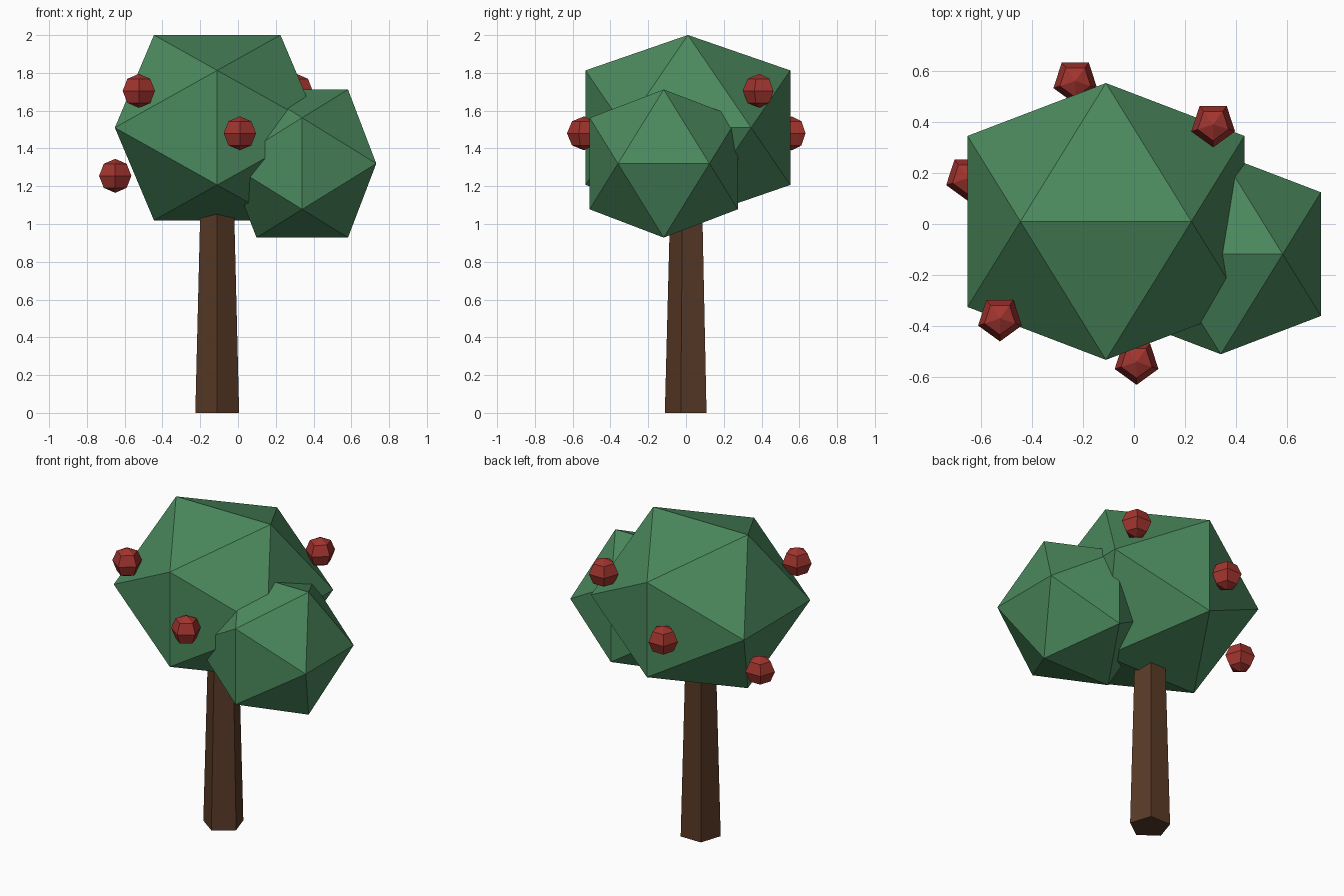
import bpy
import bmesh
from math import cos, sin, pi, radians, sqrt

cube = bpy.data.objects.get("Cube")
if cube:
    bpy.data.objects.remove(cube, do_unlink=True)


def make_material(name, color):
    mat = bpy.data.materials.new(name)
    mat.use_nodes = True
    mat.diffuse_color = (*color, 1)
    mat.node_tree.nodes["Principled BSDF"].inputs["Base Color"].default_value = (*color, 1)
    return mat


leaf_green = make_material("leaf green", (0.07, 0.25, 0.11))
bark_brown = make_material("bark brown", (0.10, 0.043, 0.020))
fruit_red = make_material("fruit red", (0.36, 0.035, 0.028))


def finish(bm, name, mat, location):
    bmesh.ops.recalc_face_normals(bm, faces=bm.faces)
    mesh = bpy.data.meshes.new(name)
    bm.to_mesh(mesh)
    bm.free()
    mesh.materials.append(mat)
    obj = bpy.data.objects.new(name, mesh)
    obj.location = location
    bpy.context.collection.objects.link(obj)
    return obj


def five_sided(name, mat, profile, location):
    """Lathe (radius, height) pairs into a five-sided solid with a corner facing the front."""
    bm = bmesh.new()
    rings = [[bm.verts.new((r * cos(2 * pi * i / 5 - pi / 2), r * sin(2 * pi * i / 5 - pi / 2), z))
              for i in range(5)] for r, z in profile]
    for low, high in zip(rings, rings[1:]):
        for i in range(5):
            j = (i + 1) % 5
            bm.faces.new((low[i], low[j], high[j], high[i]))
    bm.faces.new(rings[0])
    bm.faces.new(rings[-1])
    bmesh.ops.remove_doubles(bm, verts=bm.verts, dist=0.0005)
    return finish(bm, name, mat, location)


def foliage(name, half_width, squash, location):
    """Icosahedron: the hull of three crossed golden rectangles."""
    bm = bmesh.new()
    long = half_width
    short = long * 2 / (1 + sqrt(5))
    for s in (-1, 1):
        for t in (-1, 1):
            for co in ((s * short, 0, t * long), (s * long, t * short, 0), (0, s * long, t * short)):
                bm.verts.new((co[0], co[1], co[2] * squash))
    bmesh.ops.convex_hull(bm, input=bm.verts)
    return finish(bm, name, leaf_green, location)


# Trunk, ending inside the crown
five_sided("trunk", bark_brown, [(0.122, 0), (0.091, 1.2)], (-0.11, 0.01, 0))

# Crown
foliage("main_foliage", 0.542, 0.905, (-0.11, 0.01, 1.51))
foliage("side_foliage", 0.392, 1.0, (0.34, -0.118, 1.32))

# Fruit
radius = 0.09
fruit_profile = [(radius * cos(radians(a)), radius * sin(radians(a))) for a in (-90, -45, 0, 45, 90)]
fruit_spots = {
    "front_fruit": (0.01, -0.54, 1.48),
    "front_right_fruit": (-0.525, -0.37, 1.705),
    "right_fruit": (-0.65, 0.18, 1.255),
    "back_fruit": (-0.23, 0.56, 1.48),
    "back_left_fruit": (0.31, 0.39, 1.705),
}
for name, spot in fruit_spots.items():
    five_sided(name, fruit_red, fruit_profile, spot)
